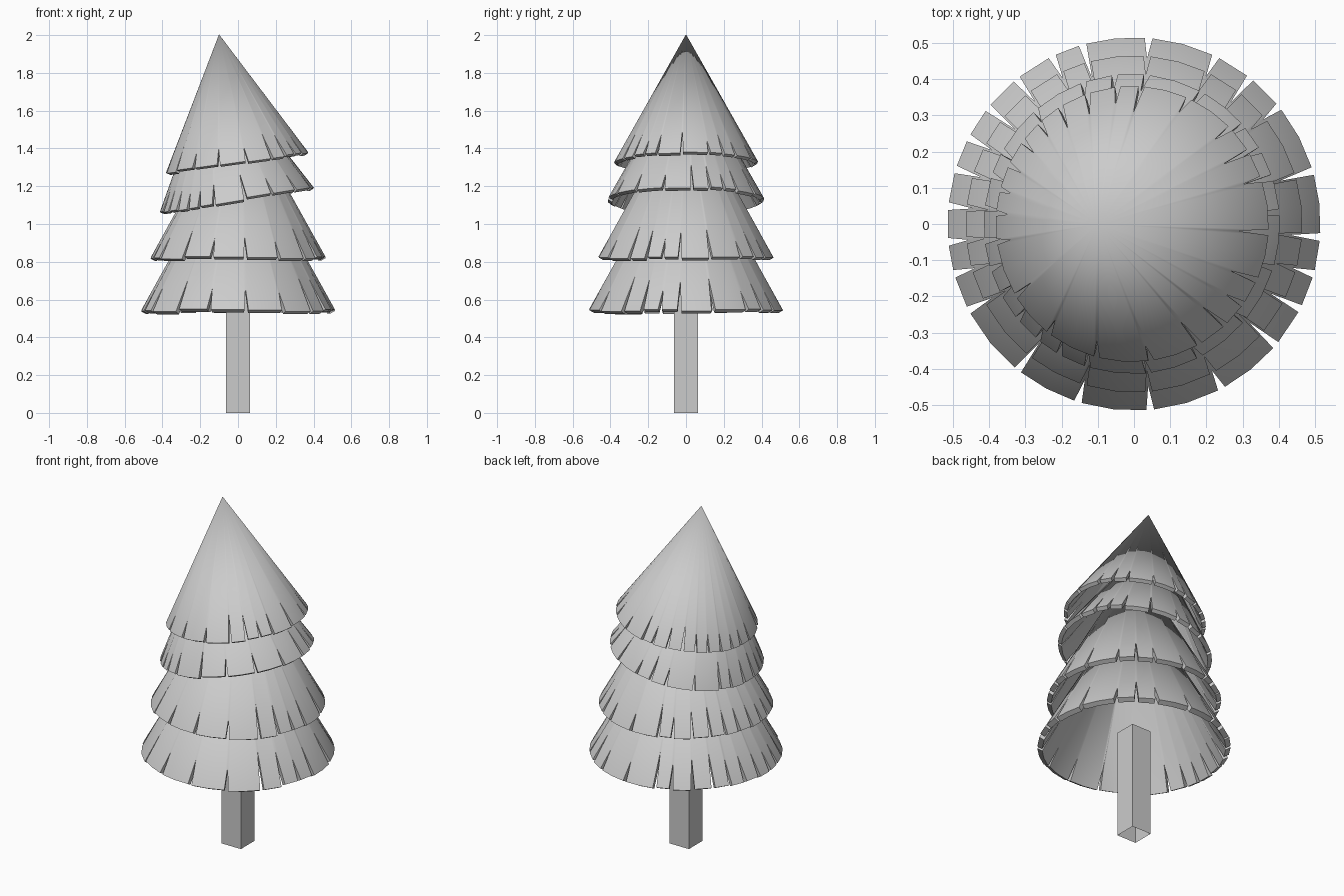
import bpy, bmesh, math, random
from mathutils import Matrix, Vector

if "Cube" in bpy.data.objects:
    bpy.data.objects.remove(bpy.data.objects["Cube"])

random.seed(4)

# Angles (degrees) of the slits around a bough skirt, counter-clockwise
SLITS = [-174.5, -164.5, -152.5, -128.5, -107.5, -85, -62, -40.5, -27, -15.5, -4,
         16.5, 39, 51.5, 64, 85.5, 106, 116, 129, 141.5, 152.5, 163, 174.5]
HEIGHT = 1.8   # cone height for a rim radius of 1
SHELL = 0.03   # shell thickness along the cone normal


def skirt_path():
    """Rim outline as (angle, distance from apex, drop): slit tops and leaf ends."""
    path = []
    n = len(SLITS)
    for i, a in enumerate(SLITS):
        b = SLITS[(i + 1) % n] + (360 if i == n - 1 else 0)
        drop = random.uniform(-0.015, 0.015)
        path.append((a, 1 - random.uniform(0.1, 0.2), 0))
        steps = 2 if b - a > 15 else 1
        for k in range(steps + 1):
            ang = a + 1.2 + (b - a - 2.4) * k / steps
            path.append((ang, 1.0, drop))
    return path


PATH = skirt_path()


def make_skirt(name, radius, x, z, tilt, turn):
    shell = SHELL * radius / 0.515
    bm = bmesh.new()
    layers = []
    for inner in (0, 1):
        ring = []
        for ang, f, drop in PATH:
            t = math.radians(ang + turn)
            r = radius * f - 0.87 * shell * inner
            h = radius * HEIGHT * (1 - f) + radius * drop - 0.48 * shell * inner
            ring.append(bm.verts.new((r * math.cos(t), r * math.sin(t), h)))
        apex = bm.verts.new((0, 0, radius * HEIGHT - shell * inner))
        layers.append((ring, apex))
    (outer, tip), (under, under_tip) = layers
    n = len(PATH)
    for i in range(n):
        j = (i + 1) % n
        bm.faces.new((tip, outer[i], outer[j]))
        bm.faces.new((under_tip, under[j], under[i]))
        bm.faces.new((outer[i], under[i], under[j], outer[j]))
    bm.transform(Matrix.Translation(Vector((x, 0, z)))
                 @ Matrix.Rotation(math.radians(-tilt), 4, 'Y'))
    mesh = bpy.data.meshes.new(name)
    bm.to_mesh(mesh)
    bm.free()
    ob = bpy.data.objects.new(name, mesh)
    bpy.context.collection.objects.link(ob)
    bpy.ops.object.select_all(action='DESELECT')
    ob.select_set(True)
    bpy.context.view_layer.objects.active = ob
    bpy.ops.object.shade_smooth_by_angle(angle=math.radians(40))


# Square trunk: an open tube without end caps
bpy.ops.mesh.primitive_cylinder_add(vertices=4, radius=0.125 / math.sqrt(2), depth=0.63,
                                    end_fill_type='NOTHING', location=(0, 0, 0.315),
                                    rotation=(0, 0, math.pi / 4))
bpy.context.object.name = "trunk"

# Four bough skirts, the upper two leaning to the left
make_skirt("boughs_bottom", 0.515, 0, 0.543, 0, 0)
make_skirt("boughs_lower", 0.465, 0, 0.822, 0, 0)
make_skirt("boughs_upper", 0.414, -0.006, 1.127, 9.5, 45)
make_skirt("boughs_top", 0.381, -0.005, 1.325, 8, -20)
